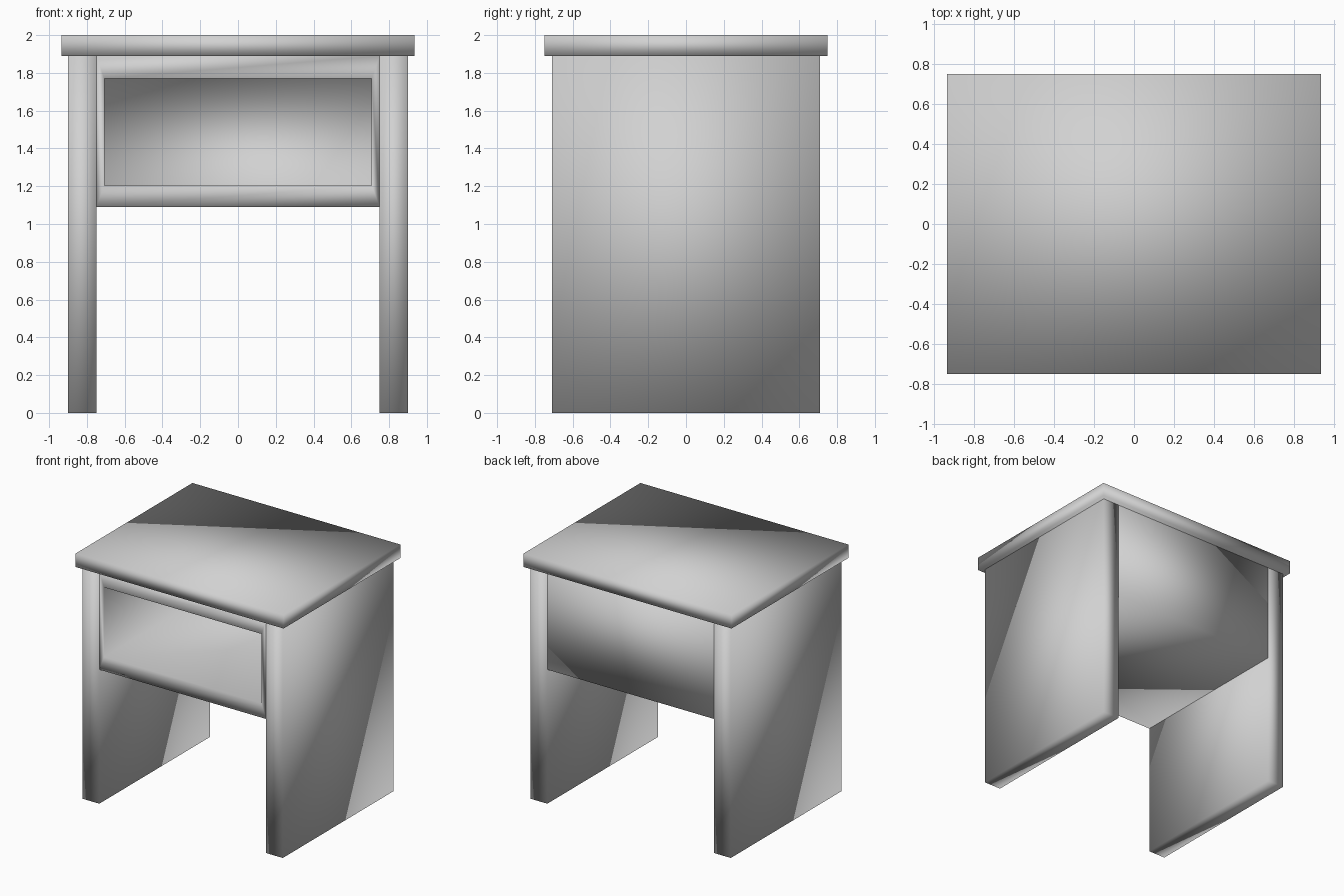
import bpy
import bmesh
from mathutils import Vector

default = bpy.data.objects.get("Cube")
if default:
    bpy.data.objects.remove(default, do_unlink=True)

# Single plain grey finish
grey = bpy.data.materials.new("plain_grey")
grey.use_nodes = True
colour = (0.64, 0.64, 0.64, 1.0)
grey.diffuse_color = colour
grey.node_tree.nodes["Principled BSDF"].inputs["Base Color"].default_value = colour


def make_box(name, low, high, edit=None):
    """Box between two corners, softly shaded, with an optional mesh edit."""
    low, high = Vector(low), Vector(high)
    bm = bmesh.new()
    bmesh.ops.create_cube(bm, size=1.0)
    bmesh.ops.scale(bm, vec=high - low, verts=bm.verts)
    bmesh.ops.translate(bm, vec=(low + high) / 2, verts=bm.verts)
    bm.normal_update()
    if edit:
        edit(bm)
    bm.normal_update()
    for face in bm.faces:
        face.smooth = True
    mesh = bpy.data.meshes.new(name)
    bm.to_mesh(mesh)
    bm.free()
    mesh.materials.append(grey)
    obj = bpy.data.objects.new(name, mesh)
    bpy.context.collection.objects.link(obj)
    return obj


def open_front(bm):
    """Inset the front face and push it back to form a deep shelf."""
    front = min(bm.faces, key=lambda f: f.calc_center_median().y)
    bmesh.ops.inset_individual(bm, faces=[front], thickness=0.06)
    middle = front.calc_center_median().z
    for vert in front.verts:
        vert.co.z = 1.77 if vert.co.z > middle else 1.205
    bm.normal_update()
    walls = bmesh.ops.extrude_face_region(bm, geom=[front])
    verts = [g for g in walls["geom"] if isinstance(g, bmesh.types.BMVert)]
    bmesh.ops.translate(bm, vec=(0, 1.3, 0), verts=verts)
    # Drop the old cover if it is still across the opening
    if front.is_valid:
        bmesh.ops.delete(bm, geom=[front], context="FACES_ONLY")


# Tabletop
make_box("tabletop", (-0.935, -0.75, 1.89), (0.935, 0.75, 2.0))

# Side panels that act as legs
make_box("left_side_panel", (0.75, -0.71, 0), (0.9, 0.71, 1.89))
make_box("right_side_panel", (-0.9, -0.71, 0), (-0.75, 0.71, 1.89))

# Open shelf compartment between the panels
make_box("shelf_compartment", (-0.75, -0.71, 1.09), (0.75, 0.71, 1.89), open_front)
